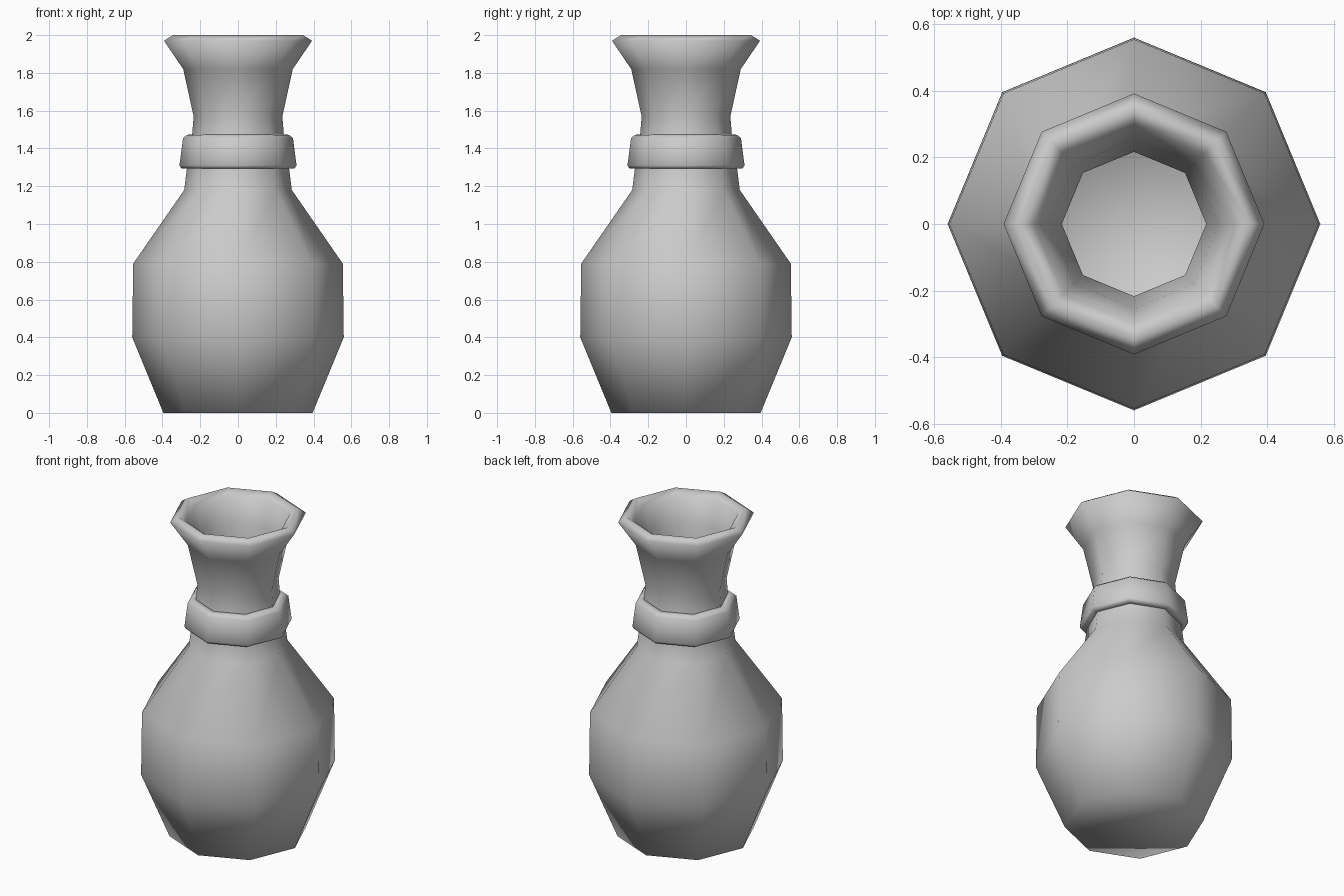
import bpy, bmesh
from math import cos, sin, pi

if "Cube" in bpy.data.objects:
    bpy.data.objects.remove(bpy.data.objects["Cube"])

SIDES = 8

def lathe(name, profile, cap_ends=True, closed=False):
    """Spin (radius, z) points around z into an eight-sided smooth object."""
    bm = bmesh.new()
    rings = [[bm.verts.new((r * cos(2 * pi * i / SIDES), r * sin(2 * pi * i / SIDES), z))
              for i in range(SIDES)] for r, z in profile]
    pairs = list(zip(rings, rings[1:]))
    if closed:
        pairs.append((rings[-1], rings[0]))
    for a, b in pairs:
        for i in range(SIDES):
            j = (i + 1) % SIDES
            bm.faces.new((a[i], a[j], b[j], b[i]))
    if cap_ends:
        bm.faces.new(rings[0][::-1])
        bm.faces.new(rings[-1])
    bmesh.ops.recalc_face_normals(bm, faces=bm.faces[:])
    for f in bm.faces:
        f.smooth = True
    mesh = bpy.data.meshes.new(name)
    bm.to_mesh(mesh)
    bm.free()
    obj = bpy.data.objects.new(name, mesh)
    bpy.context.collection.objects.link(obj)
    return obj

# Vase: outer wall up to the flared lip, then the inner wall down to the floor
outer = [(0.395, 0), (0.56, 0.40), (0.555, 0.79), (0.285, 1.18), (0.27, 1.30),
         (0.243, 1.47), (0.235, 1.57), (0.29, 1.82), (0.392, 1.97)]
lip = [(0.345, 2.0), (0.30, 1.97)]
inner = [(0.255, 1.82), (0.217, 1.57), (0.222, 1.47), (0.25, 1.30), (0.265, 1.18),
         (0.53, 0.78), (0.535, 0.41), (0.38, 0.03)]
lathe("vase_body", outer + lip + inner)

# Collar band around the neck
lathe("neck_collar", [(0.255, 1.295), (0.30, 1.295), (0.31, 1.31), (0.291, 1.455),
                      (0.27, 1.472), (0.235, 1.475)], cap_ends=False, closed=True)
